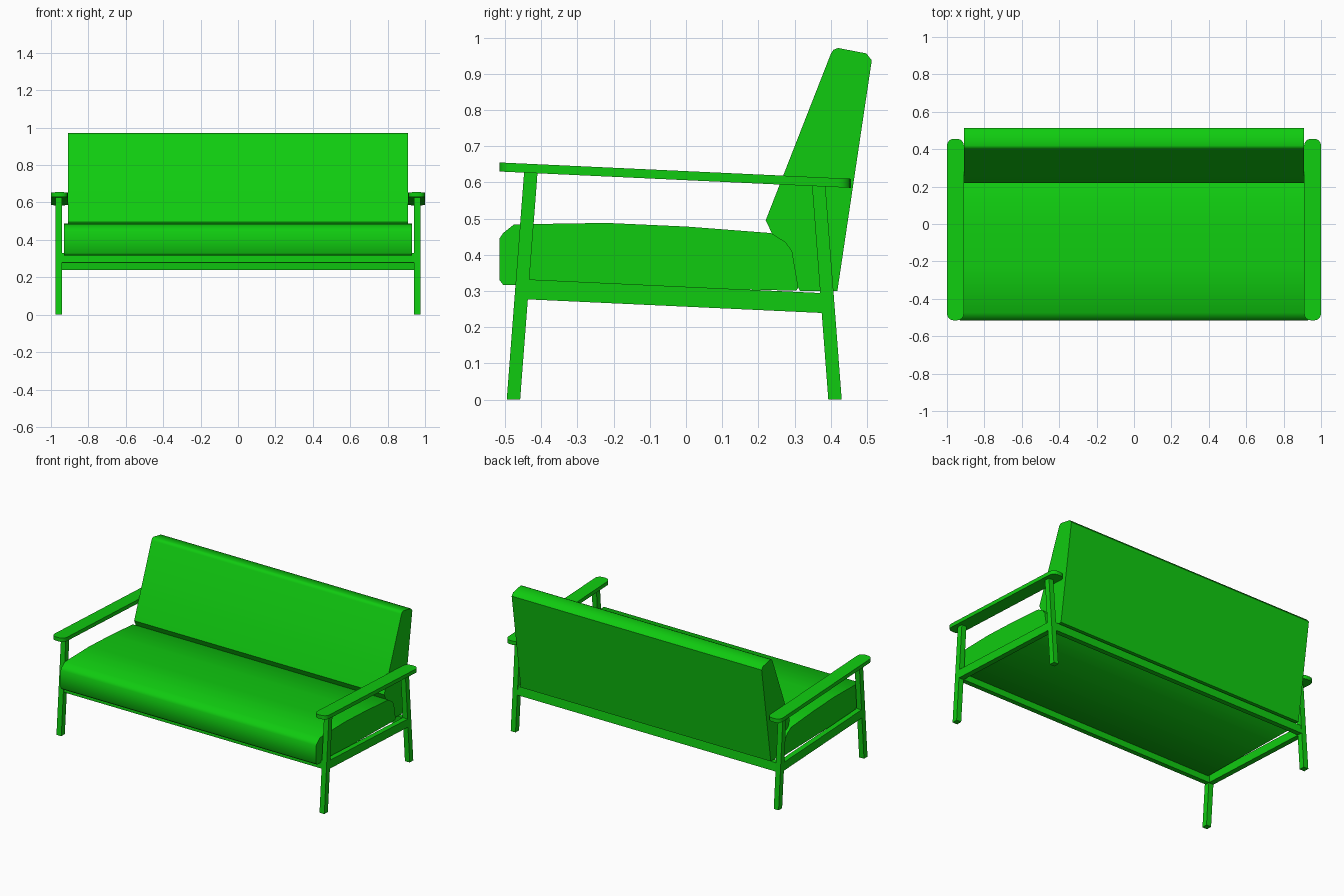
import bpy, bmesh
from math import radians, sin, cos

if "Cube" in bpy.data.objects:
    bpy.data.objects.remove(bpy.data.objects["Cube"])

green = bpy.data.materials.new("green")
green.diffuse_color = (0.005, 0.6, 0.005, 1)
green.use_nodes = True
green.node_tree.nodes["Principled BSDF"].inputs["Base Color"].default_value = green.diffuse_color


def prism(name, bottom, offset, smooth=0):
    """Closed solid swept from a 3D outline along an offset vector."""
    bm = bmesh.new()
    a = [bm.verts.new(p) for p in bottom]
    b = [bm.verts.new([c + d for c, d in zip(p, offset)]) for p in bottom]
    bm.faces.new(a)
    bm.faces.new(b[::-1])
    for i in range(len(a)):
        j = (i + 1) % len(a)
        bm.faces.new((a[i], b[i], b[j], a[j]))
    bmesh.ops.recalc_face_normals(bm, faces=bm.faces)
    mesh = bpy.data.meshes.new(name)
    bm.to_mesh(mesh)
    bm.free()
    mesh.materials.append(green)
    ob = bpy.data.objects.new(name, mesh)
    bpy.context.collection.objects.link(ob)
    if smooth:
        bpy.ops.object.select_all(action='DESELECT')
        ob.select_set(True)
        bpy.context.view_layer.objects.active = ob
        bpy.ops.object.shade_smooth_by_angle(angle=radians(smooth))
    return ob


def side_profile(name, yz, x0, x1, smooth=0):
    return prism(name, [(x0, y, z) for y, z in yz], (x1 - x0, 0, 0), smooth)


# Cushions
side_profile("seat_cushion", [
    (-0.505, 0.317), (-0.515, 0.33), (-0.515, 0.445), (-0.505, 0.46),
    (-0.475, 0.484), (-0.22, 0.488), (0, 0.478), (0.235, 0.46),
    (0.275, 0.435), (0.293, 0.41), (0.31, 0.31), (0.305, 0.301)], -0.93, 0.93, 65)
side_profile("back_cushion", [
    (0.22, 0.495), (0.40, 0.955), (0.407, 0.966), (0.42, 0.971), (0.498, 0.956),
    (0.513, 0.937), (0.418, 0.30), (0.315, 0.30)], -0.91, 0.91, 44)

# Cross rails under the seat
side_profile("front_rail", [(-0.467, 0.278), (-0.433, 0.276), (-0.43, 0.328),
                            (-0.464, 0.33)], -0.945, 0.945)
side_profile("back_rail", [(0.375, 0.24), (0.41, 0.238), (0.405, 0.293),
                           (0.37, 0.295)], -0.945, 0.945)

# Armrest outline with rounded corners, sloping down to the back
arm = []
r = 0.035
for cx, cy, start in ((0.965, 0.42, 0), (0.945, 0.42, 90),
                      (0.945, -0.48, 180), (0.965, -0.48, 270)):
    for k in range(5):
        t = radians(start + k * 22.5)
        x, y = cx + r * cos(t), cy + r * sin(t)
        arm.append((x, y, 0.606 - 0.0464 * y))

# Legs, side rails and armrests on both sides
for side, s in (("right", 1), ("left", -1)):
    a, b = 0.94 * s, 0.975 * s
    side_profile(side + "_front_leg", [(-0.495, 0), (-0.458, 0), (-0.41, 0.627),
                                       (-0.447, 0.629)], a, b)
    side_profile(side + "_back_leg", [(0.393, 0), (0.43, 0), (0.385, 0.59),
                                      (0.348, 0.592)], a, b)
    side_profile(side + "_side_rail", [(-0.44, 0.277), (0.383, 0.239), (0.379, 0.294),
                                       (-0.436, 0.332)], a, b)
    prism(side + "_armrest", [(x * s, y, z) for x, y, z in arm], (0, 0, 0.025), 40)
